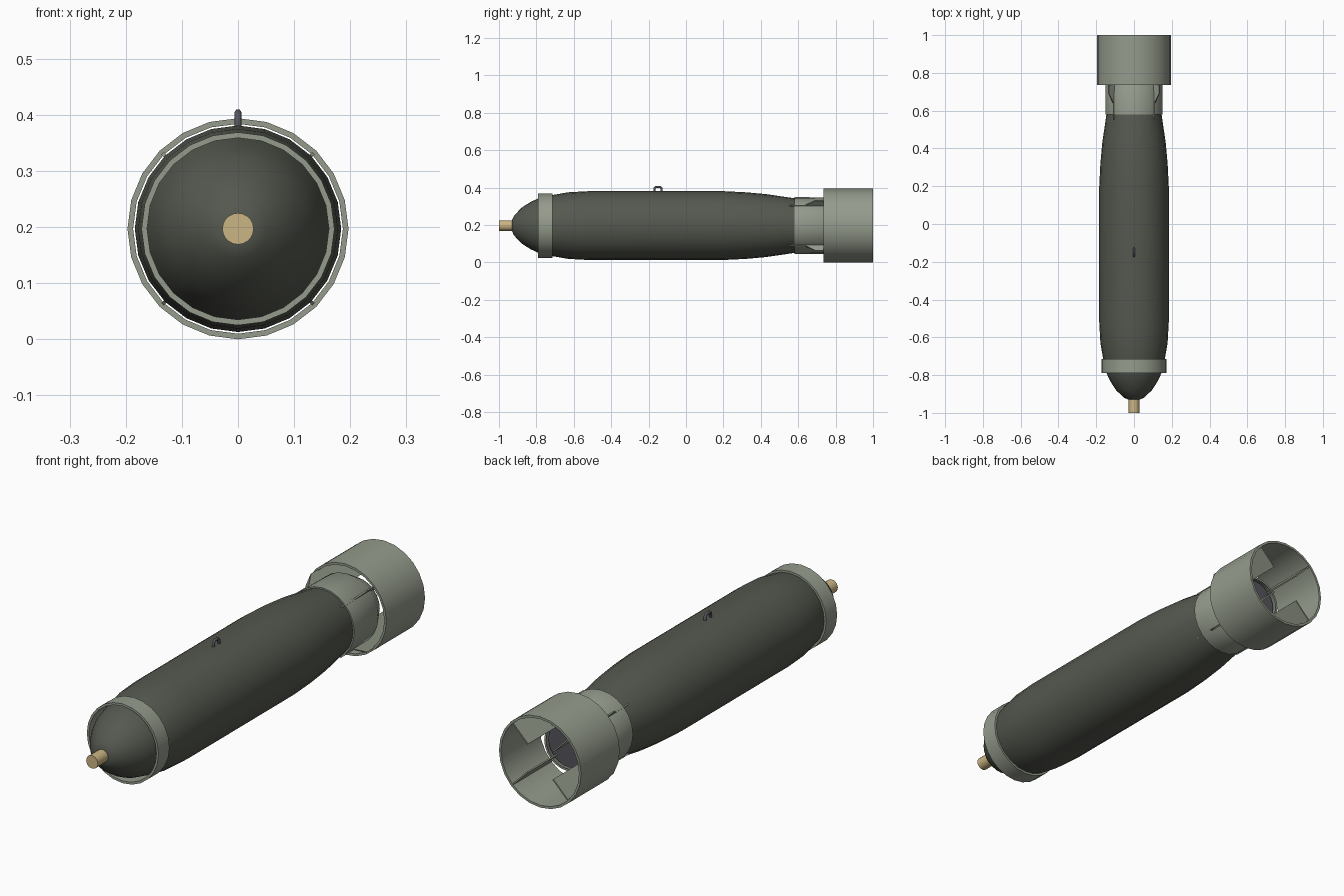
import bpy, bmesh, math
from mathutils import Vector

if "Cube" in bpy.data.objects:
    bpy.data.objects.remove(bpy.data.objects["Cube"])

CZ = 0.197   # height of the long axis


def mat(name, col):
    m = bpy.data.materials.new(name)
    m.diffuse_color = (*col, 1)
    m.use_nodes = True
    m.node_tree.nodes["Principled BSDF"].inputs["Base Color"].default_value = m.diffuse_color
    return m


OLIVE = mat("dark olive", (0.09, 0.098, 0.078))
GREY = mat("pale grey green", (0.30, 0.33, 0.265))
BRASS = mat("tan brass", (0.60, 0.46, 0.23))
STEEL = mat("dark steel", (0.09, 0.09, 0.105))


def finish(name, bm, material, smooth=35):
    bmesh.ops.remove_doubles(bm, verts=bm.verts, dist=1e-5)
    bmesh.ops.recalc_face_normals(bm, faces=bm.faces)
    me = bpy.data.meshes.new(name)
    bm.to_mesh(me)
    bm.free()
    me.materials.append(material)
    ob = bpy.data.objects.new(name, me)
    bpy.context.collection.objects.link(ob)
    if smooth:
        bpy.ops.object.select_all(action='DESELECT')
        ob.select_set(True)
        bpy.context.view_layer.objects.active = ob
        bpy.ops.object.shade_smooth_by_angle(angle=math.radians(smooth))
    return ob


def lathe(name, profile, material, sides=24, closed=False, smooth=35):
    """Spin (y, radius) points about the long axis; closed joins last to first."""
    bm = bmesh.new()
    rings = []
    for y, r in profile:
        rings.append([bm.verts.new((r * math.sin(2 * math.pi * i / sides), y,
                                    CZ + r * math.cos(2 * math.pi * i / sides)))
                      for i in range(sides)])
    pairs = list(zip(rings, rings[1:]))
    if closed:
        pairs.append((rings[-1], rings[0]))
    else:
        bm.faces.new(rings[0])
        bm.faces.new(rings[-1])
    for a, b in pairs:
        for i in range(sides):
            j = (i + 1) % sides
            bm.faces.new((a[i], a[j], b[j], b[i]))
    return finish(name, bm, material, smooth)


def tube(name, y0, y1, outer, inner, material):
    return lathe(name, [(y0, outer), (y1, outer), (y1, inner), (y0, inner)],
                 material, closed=True)


# main casing with rounded nose and tapered tail
lathe("casing", [(-0.93, 0.03), (-0.92, 0.052), (-0.88, 0.095), (-0.83, 0.127),
                 (-0.79, 0.145), (-0.71, 0.164), (-0.63, 0.178), (-0.52, 0.184),
                 (0.2, 0.184), (0.32, 0.178), (0.43, 0.168), (0.58, 0.146),
                 (0.66, 0.132)], OLIVE)

# nose fuze
lathe("nose_fuze", [(-1.0, 0.028), (-0.92, 0.028)], BRASS, sides=20)

# band around the nose
tube("nose_band", -0.79, -0.715, 0.172, 0.162, GREY)

# tail collar, narrowing inside the shroud
lathe("tail_collar", [(0.58, 0.152), (0.745, 0.151), (0.82, 0.106), (0.82, 0.097),
                      (0.74, 0.135), (0.58, 0.143)], GREY, closed=True)
lathe("tail_plug", [(0.72, 0.1), (0.80, 0.1)], STEEL)

# tail shroud ring
tube("tail_shroud", 0.735, 1.0, 0.197, 0.187, GREY)

# four diagonal fins
fin = [(0.55, 0.155), (0.64, 0.155), (0.69, 0.19), (0.998, 0.19),
       (0.998, 0.085), (0.55, 0.085)]
for k in range(4):
    a = math.radians(45 + 90 * k)
    d = Vector((math.sin(a), 0, math.cos(a)))
    n = Vector((math.cos(a), 0, -math.sin(a))) * 0.003
    bm = bmesh.new()
    sides = [[bm.verts.new(Vector((0, y, CZ)) + d * r + n * s) for y, r in fin]
             for s in (-1, 1)]
    bm.faces.new(sides[0])
    bm.faces.new(sides[1])
    for i in range(len(fin)):
        j = (i + 1) % len(fin)
        bm.faces.new((sides[0][i], sides[0][j], sides[1][j], sides[1][i]))
    finish(f"tail_fin_{k + 1}", bm, GREY, smooth=0)

# hanging lug on top: a small bent rod
path = [(-0.169, 0.372), (-0.169, 0.396), (-0.161, 0.404),
        (-0.139, 0.404), (-0.131, 0.396), (-0.131, 0.372)]
cu = bpy.data.curves.new("hanging_lug", 'CURVE')
cu.dimensions = '3D'
cu.bevel_depth = 0.0065
cu.bevel_resolution = 1
cu.use_fill_caps = True
sp = cu.splines.new('POLY')
sp.points.add(len(path) - 1)
for p, (y, z) in zip(sp.points, path):
    p.co = (0, y, z, 1)
cu.materials.append(STEEL)
bpy.context.collection.objects.link(bpy.data.objects.new("hanging_lug", cu))
